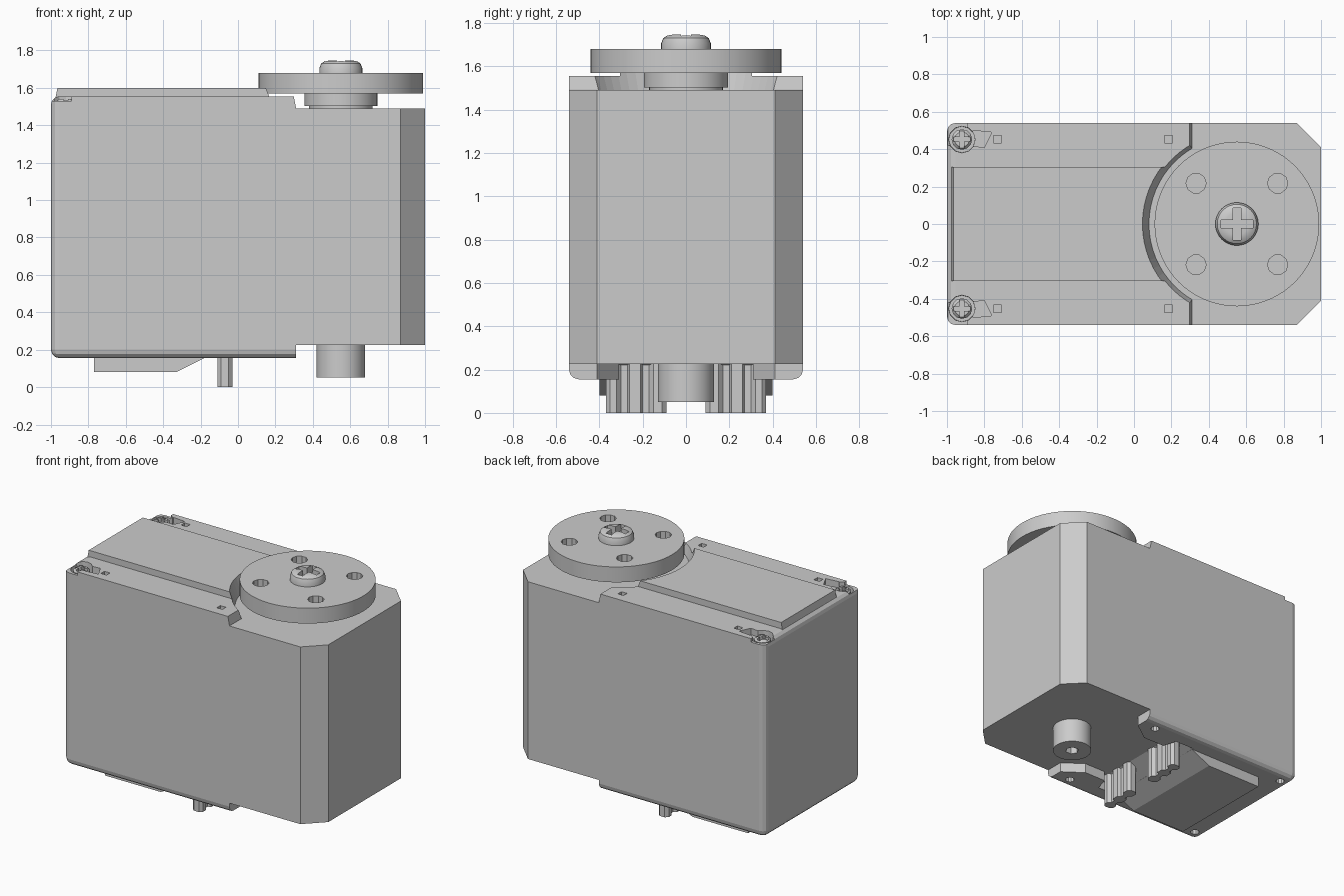
import bpy, bmesh, math

if "Cube" in bpy.data.objects:
    bpy.data.objects.remove(bpy.data.objects["Cube"])

grey = bpy.data.materials.new("plain_grey")
grey.use_nodes = True
grey.diffuse_color = (0.6, 0.6, 0.6, 1)
grey.node_tree.nodes["Principled BSDF"].inputs["Base Color"].default_value = (0.6, 0.6, 0.6, 1)

AXIS = 0.55   # x of the output shaft
HALF = 0.54   # half depth of the case


def finish(name, bm):
    bmesh.ops.recalc_face_normals(bm, faces=bm.faces)
    mesh = bpy.data.meshes.new(name)
    bm.to_mesh(mesh)
    bm.free()
    mesh.materials.append(grey)
    ob = bpy.data.objects.new(name, mesh)
    bpy.context.collection.objects.link(ob)
    return ob


def prism(name, pts, a, b, axis="z"):
    """Extrude a flat outline from a to b, along z (xy outline) or y (xz outline)."""
    bm = bmesh.new()
    place = (lambda u, v, w: (u, v, w)) if axis == "z" else (lambda u, v, w: (u, w, v))
    low = [bm.verts.new(place(u, v, a)) for u, v in pts]
    high = [bm.verts.new(place(u, v, b)) for u, v in pts]
    bm.faces.new(low)
    bm.faces.new(high)
    for i in range(len(pts)):
        j = (i + 1) % len(pts)
        bm.faces.new((low[i], low[j], high[j], high[i]))
    return finish(name, bm)


def box(name, x, y, z):
    return prism(name, [(x[0], y[0]), (x[1], y[0]), (x[1], y[1]), (x[0], y[1])], *z)


def lathe(name, x, y, profile, sides=48):
    """Closed round solid from (radius, z) pairs, bottom to top."""
    bm = bmesh.new()
    rings = []
    for r, z in profile:
        rings.append([bm.verts.new((x + r * math.cos(t), y + r * math.sin(t), z))
                      for t in (2 * math.pi * k / sides for k in range(sides))])
    bm.faces.new(rings[0])
    bm.faces.new(rings[-1])
    for p, q in zip(rings, rings[1:]):
        for i in range(sides):
            j = (i + 1) % sides
            bm.faces.new((p[i], p[j], q[j], q[i]))
    return finish(name, bm)


def combine(ob, other, mode="DIFFERENCE"):
    mod = ob.modifiers.new("combine", "BOOLEAN")
    mod.operation = mode
    mod.solver = "EXACT"
    mod.object = other
    bpy.context.view_layer.objects.active = ob
    bpy.ops.object.modifier_apply(modifier=mod.name)
    bpy.data.objects.remove(other)


def smooth(ob):
    bpy.ops.object.select_all(action="DESELECT")
    ob.select_set(True)
    bpy.context.view_layer.objects.active = ob
    bpy.ops.object.shade_smooth_by_angle(angle=math.radians(35))


# Rear case block with rounded rear and lower edges
case = box("case", (-1, 0.31), (-HALF, HALF), (0.155, 1.555))
bm = bmesh.new()
bm.from_mesh(case.data)
soft = [e for e in bm.edges if all(v.co.x < -0.9 for v in e.verts)
        or all(v.co.z < 0.2 and abs(v.co.y) > 0.5 for v in e.verts)
        and e.verts[0].co.y * e.verts[1].co.y > 0]
bmesh.ops.bevel(bm, geom=soft, offset=0.045, segments=3, profile=0.5, affect="EDGES")
bm.to_mesh(case.data)
bm.free()

# Raised spine on the lid
combine(case, prism("spine", [(-0.985, 1.5), (0.3, 1.5), (0.3, 1.6), (-0.965, 1.6)],
                    -0.305, 0.305, "y"), "UNION")
# Round clearance for the horn, with a sloped wall
combine(case, lathe("clearance", AXIS, 0, [(0.47, 1.49), (0.505, 1.6), (0.505, 1.7)], 64))
# Sloped front ends of the lid
combine(case, prism("lid_slope", [(0.311, 1.49), (0.295, 1.57), (0.295, 1.7), (0.4, 1.7), (0.4, 1.49)],
                    -0.7, 0.7, "y"))
# Recess under the base for the contacts
half = [(0.4, 0.41), (0.31, 0.41), (0.17, 0.31), (0.0, 0.31), (-0.03, 0.41), (-0.18, 0.41)]
combine(case, prism("recess", half + [(x, -y) for x, y in reversed(half)], 0.1, 0.225))

for s in (-1, 1):
    # Small square sockets in the lid
    for x in (-0.73, 0.185):
        combine(case, box("socket", (x - 0.022, x + 0.022),
                          (s * 0.452 - 0.02, s * 0.452 + 0.02), (1.515, 1.6)))
    # Corner screw pocket, open towards the rear corner
    combine(case, lathe("pocket", -0.92, s * 0.452, [(0.07, 1.49), (0.075, 1.7)], 12))
    combine(case, prism("corner_notch", [(-0.8, s * 0.41), (-0.76, s * 0.49),
                                         (-0.86, s * 0.5), (-0.9, s * 0.42)], 1.51, 1.7))
    combine(case, prism("corner_cut", [(-1.1, s * 0.42), (-0.97, s * 0.42),
                                       (-0.89, s * 0.51), (-0.89, s * 0.6), (-1.1, s * 0.6)], 1.53, 1.7))
    # Screw holes under the base
    for x in (-0.92, 0.19):
        combine(case, lathe("base_hole", x, s * 0.452, [(0.03, 0.1), (0.03, 0.22)], 10))

# Front case block with chamfered corners
combine(case, prism("front_block", [(0.31, -HALF), (0.87, -HALF), (1, -0.41), (1, 0.41),
                                    (0.87, HALF), (0.31, HALF)], 0.225, 1.49), "UNION")

# Corner screws
for side, s in (("left", 1), ("right", -1)):
    screw = lathe("corner_screw_" + side, -0.92, s * 0.452, [(0.055, 1.48), (0.055, 1.525), (0.04, 1.54)], 12)
    combine(screw, box("slot", (-0.965, -0.875), (s * 0.452 - 0.012, s * 0.452 + 0.012), (1.51, 1.6)))
    combine(screw, box("slot", (-0.932, -0.908), (s * 0.452 - 0.045, s * 0.452 + 0.045), (1.51, 1.6)))

# Sloped cover under the base
prism("base_cover", [(-0.77, 0.23), (-0.77, 0.08), (-0.33, 0.08), (-0.04, 0.226)], -0.4, 0.4, "y")

# Lobed contact bars under the base
for side, s in (("left", 1), ("right", -1)):
    edge = [(0.09, 0.02), (0.11, 0.04), (0.15, 0.04), (0.17, 0.018), (0.2, 0.018), (0.21, 0.04),
            (0.26, 0.04), (0.27, 0.018), (0.3, 0.018), (0.32, 0.04), (0.35, 0.04), (0.37, 0.02)]
    outline = [(-0.07 + w, s * y) for y, w in edge] + [(-0.07 - w, s * y) for y, w in reversed(edge)]
    prism("contact_bar_" + side, outline, 0, 0.23)

# Lower pivot boss with a hexagonal hole
boss = lathe("pivot_boss", AXIS, 0, [(0.13, 0.05), (0.13, 0.23)])
combine(boss, lathe("pivot_hole", AXIS, 0, [(0.045, 0.0), (0.045, 0.17)], 6))
smooth(boss)

# Output shaft collar, hub and horn disc
smooth(lathe("shaft_hub", AXIS, 0, [(0.17, 1.485), (0.17, 1.503), (0.195, 1.503), (0.195, 1.575)]))
horn = lathe("horn_disc", AXIS, 0, [(0.44, 1.57), (0.44, 1.68)], 72)
for sx in (-1, 1):
    for sy in (-1, 1):
        combine(horn, lathe("horn_hole", AXIS + sx * 0.218, sy * 0.218, [(0.054, 1.5), (0.054, 1.75)], 10))
smooth(horn)

# Horn screw with a cross recess
head = lathe("horn_screw", AXIS, 0, [(0.115, 1.67), (0.115, 1.705), (0.105, 1.73), (0.085, 1.743), (0.06, 1.747)], 32)
for w, d in ((0.085, 0.022), (0.022, 0.085)):
    combine(head, box("cross", (AXIS - w, AXIS + w), (-d, d), (1.695, 1.8)))
smooth(head)
